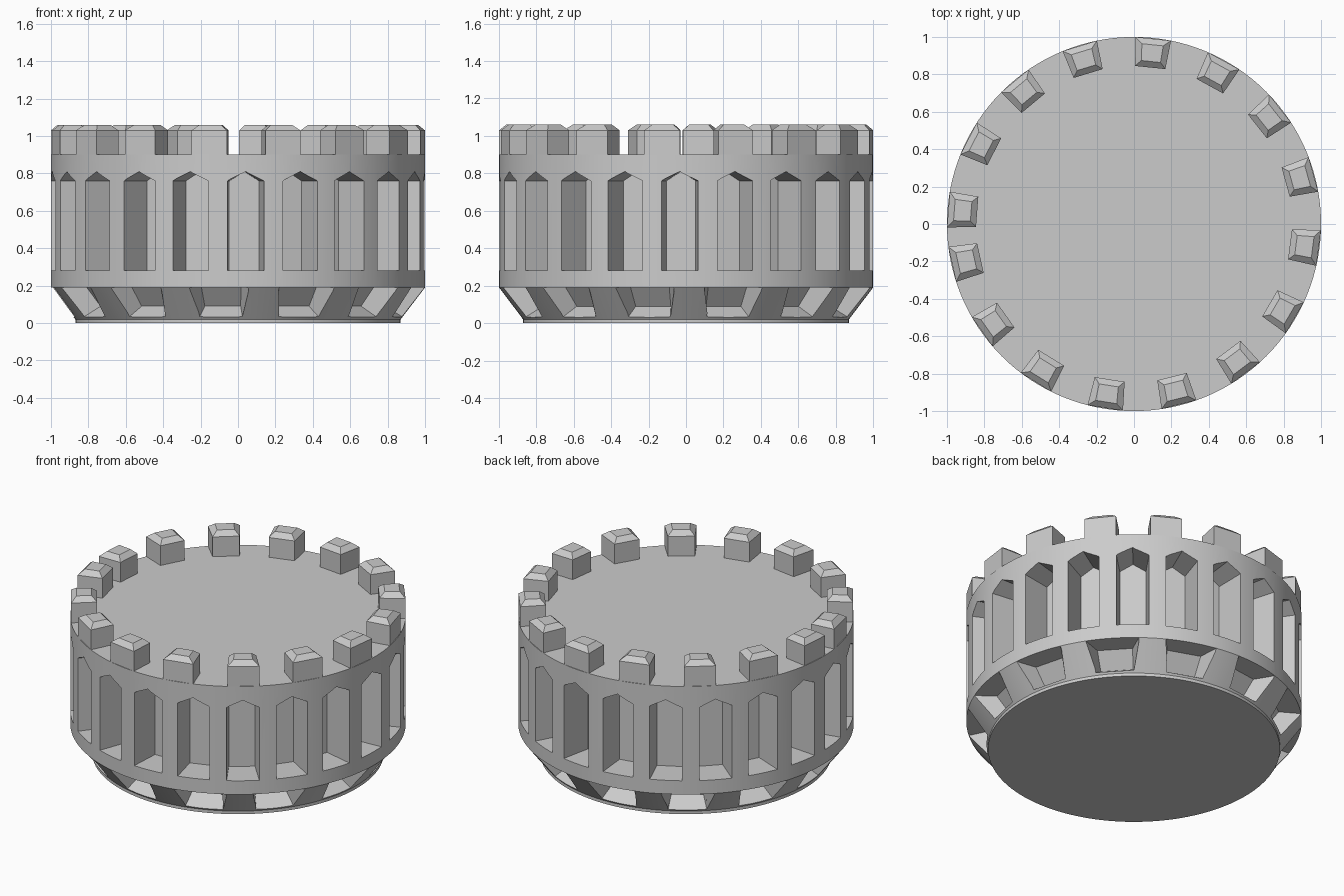
import bpy
import bmesh
from math import radians, cos, sin
from mathutils import Vector

default = bpy.data.objects.get("Cube")
if default:
    bpy.data.objects.remove(default)

stone = bpy.data.materials.new("light_grey")
stone.use_nodes = True
GREY = (0.6, 0.6, 0.6, 1)
stone.diffuse_color = GREY
stone.node_tree.nodes["Principled BSDF"].inputs["Base Color"].default_value = GREY


def polar(r, deg, z):
    return Vector((r * cos(radians(deg)), r * sin(radians(deg)), z))


def loft(bm, rings):
    """Closed solid through matching rings of points."""
    rows = [[bm.verts.new(p) for p in ring] for ring in rings]
    n = len(rows[0])
    faces = [bm.faces.new(rows[0][::-1]), bm.faces.new(rows[-1])]
    for a, b in zip(rows, rows[1:]):
        for i in range(n):
            j = (i + 1) % n
            faces.append(bm.faces.new((a[i], a[j], b[j], b[i])))
    bmesh.ops.recalc_face_normals(bm, faces=faces)


def finish(name, bm):
    mesh = bpy.data.meshes.new(name)
    bm.to_mesh(mesh)
    bm.free()
    mesh.materials.append(stone)
    obj = bpy.data.objects.new(name, mesh)
    bpy.context.collection.objects.link(obj)
    return obj


def activate(obj):
    bpy.ops.object.select_all(action='DESELECT')
    obj.select_set(True)
    bpy.context.view_layer.objects.active = obj


def carve(obj, bm):
    """Cut the given solids out of an object."""
    cutter = finish("cutter", bm)
    cutter.hide_render = True
    mod = obj.modifiers.new("carve", 'BOOLEAN')
    mod.operation = 'DIFFERENCE'
    mod.solver = 'EXACT'
    mod.object = cutter
    activate(obj)
    bpy.ops.object.modifier_apply(modifier=mod.name)
    bpy.data.objects.remove(cutter)


# Round body with a tapered foot
bm = bmesh.new()
profile = [(0.87, 0), (0.87, 0.02), (1, 0.19), (1, 0.9)]
loft(bm, [[polar(r, 360 * i / 128, z) for i in range(128)] for r, z in profile])
body = finish("tower_body", bm)

# Tall pointed niches around the wall
NICHES, HALF = 21, 5.6
outline = [(-HALF, 0.28), (HALF, 0.28), (HALF, 0.76), (0, 0.81), (-HALF, 0.76)]
bm = bmesh.new()
for k in range(NICHES):
    mid = -87.6 + 360 / NICHES * k
    loft(bm, [[polar(r * cos(radians(HALF)) / cos(radians(a)), mid + a, z)
               for a, z in outline] for r in (0.8, 1.06)])
carve(body, bm)

# Sloped pits in the foot
PITS = 13
bm = bmesh.new()
for k in range(PITS):
    mid = 14.8 + 360 / PITS * k
    inner = [polar(r, mid + a, z) for r, a, z in
             ((0.79, -7, 0.09), (0.79, 7, 0.09), (0.87, 7, 0.19), (0.87, -7, 0.19))]
    mouth = [polar(r, mid + a, z) for r, a, z in
             ((0.88, -7.5, 0.035), (0.88, 7.5, 0.035), (1, 9.2, 0.19), (1, -9.2, 0.19))]
    loft(bm, [inner, [p.lerp(q, 1.25) for p, q in zip(inner, mouth)]])
carve(body, bm)

activate(body)
bpy.ops.object.shade_smooth_by_angle(angle=radians(20))

# Bevelled blocks standing on the rim
bm = bmesh.new()
for k in range(16):
    mid = 192.5 + 22.87 * k

    def ring(r_in, r_out, half, z):
        return [polar(r_in, mid - half, z), polar(r_out, mid - half, z),
                polar(r_out, mid + half, z), polar(r_in, mid + half, z)]

    loft(bm, [ring(0.845, 1, 5.5, 0.9), ring(0.845, 1, 5.5, 1.03),
              ring(0.875, 0.965, 3.4, 1.06)])
finish("rim_blocks", bm)
